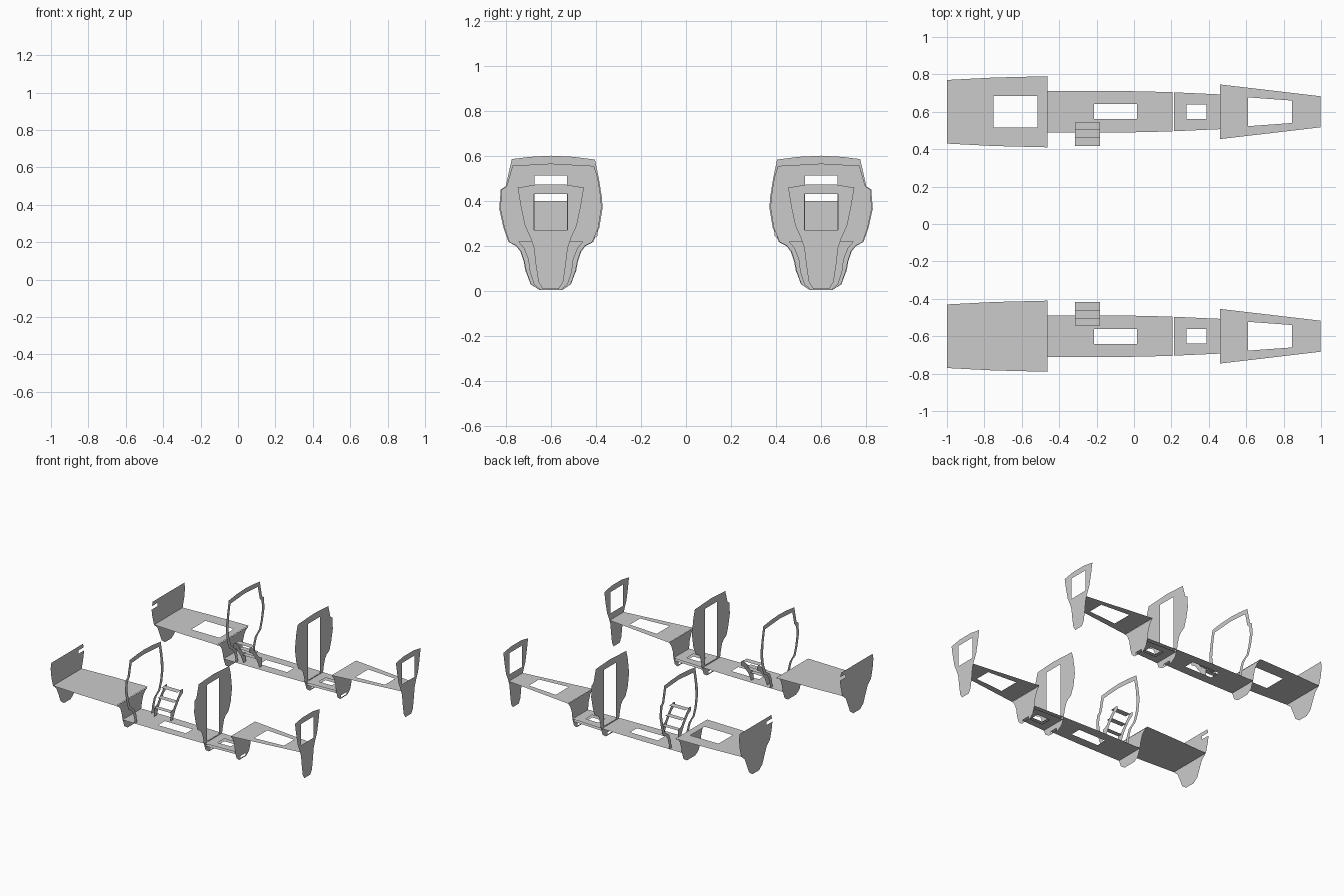
import bpy, bmesh
from mathutils import Vector

CY = 0.6  # distance of each hull's centreline from the middle


def panel(name, loops, to_world, facing):
    """Thin sheet: first loop is the outline, the rest are cut-outs."""
    bm = bmesh.new()
    for loop in loops:
        vs = [bm.verts.new(to_world(a, b)) for a, b in loop]
        for i, v in enumerate(vs):
            bm.edges.new((vs[i - 1], v))
    facing = Vector(facing)
    bmesh.ops.triangle_fill(bm, use_beauty=True, use_dissolve=False,
                            edges=bm.edges[:], normal=facing)
    bm.normal_update()
    for f in bm.faces:
        if f.normal.dot(facing) < 0:
            f.normal_flip()
    me = bpy.data.meshes.new(name)
    bm.to_mesh(me)
    bm.free()
    ob = bpy.data.objects.new(name, me)
    bpy.context.collection.objects.link(ob)
    return ob


def both_sides(half):
    """Close a half section (v, z) symmetrically about the centreline."""
    return half + [(-v, z) for v, z in reversed(half)]


def rect(a0, a1, b0, b1):
    return [(a0, b0), (a1, b0), (a1, b1), (a0, b1)]


# Half section of the hull below the chine
lower = [(0.05, 0.004), (0.09, 0.03), (0.112, 0.09), (0.12, 0.13),
         (0.135, 0.175), (0.155, 0.2), (0.188, 0.217)]
# Sides above the chine: outer has a deck-edge shoulder, inner is smooth
outer_up = [(0.21, 0.28), (0.229, 0.365), (0.222, 0.45), (0.2, 0.465)]
inner_up = [(-0.196, 0.583), (-0.213, 0.5), (-0.226, 0.42), (-0.23, 0.37),
            (-0.215, 0.28)]
crown = [(0.173, 0.585), (0.09, 0.595), (0, 0.6), (-0.1, 0.595)]
mirror_lower = [(-v, z) for v, z in reversed(lower)]

# Main bulkhead: same section, slightly smaller, lower crown
main = [(v * 0.98, min(z, 0.555 + 0.01 * (1 - abs(v) / 0.19)))
        for v, z in lower + outer_up + crown + inner_up + mirror_lower]
main_holes = [rect(-0.073, 0.073, 0.088, 0.513), rect(-0.03, 0.03, 0.012, 0.028)]

# Ring frame: arch standing on the cabin floor
arch = ([(0.112, 0.085)] + lower[3:] + outer_up + crown + inner_up
        + mirror_lower[:4] + [(-0.112, 0.085)]
        + [(-0.085, 0.085), (-0.093, 0.14), (-0.115, 0.195), (-0.165, 0.23),
           (-0.188, 0.29), (-0.2, 0.37), (-0.19, 0.47), (-0.175, 0.552),
           (0, 0.565), (0.15, 0.555), (0.172, 0.46), (0.195, 0.43),
           (0.2, 0.37), (0.185, 0.29), (0.165, 0.23), (0.115, 0.195),
           (0.093, 0.14), (0.085, 0.085)])

fore_step = both_sides([(0.045, 0.004), (0.075, 0.03), (0.093, 0.085),
                        (0.1, 0.14), (0.12, 0.19), (0.145, 0.22)])
bow = both_sides([(0.035, 0.008), (0.055, 0.04), (0.067, 0.12), (0.075, 0.19),
                  (0.09, 0.235), (0.115, 0.29), (0.132, 0.37), (0.147, 0.458),
                  (0.06, 0.473)])
stern_half = [(0.04, 0.04), (0.08, 0.07), (0.105, 0.13), (0.13, 0.185),
              (0.17, 0.22), (0.19, 0.29), (0.199, 0.36)]
# Transom has a slot near its inner top corner
stern = (stern_half + [(0.19, 0.4), (-0.185, 0.4), (-0.195, 0.37), (-0.13, 0.37),
                       (-0.13, 0.345)] + [(-0.199, 0.345)]
         + [(-v, z) for v, z in reversed(stern_half[:-1])])

bulkheads = [
    ("transom", -1.0, [stern]),
    ("aft_step_bulkhead", -0.463, [both_sides(lower)]),
    ("ring_frame", -0.36, [arch]),
    ("main_bulkhead", 0.212, [main] + main_holes),
    ("fore_step_bulkhead", 0.46, [fore_step, rect(-0.03, 0.03, 0.012, 0.028)]),
    ("bow_bulkhead", 0.997, [bow, rect(-0.075, 0.075, 0.27, 0.43)]),
]


def taper(x0, w0, x1, w1):
    return [(x0, -w0), (x1, -w1), (x1, w1), (x0, w0)]


fore_hatch = rect(0.28, 0.387, -0.038, 0.04)
floors = [
    ("aft_floor", 0.22, [[(-1, -0.17), (-0.75, -0.183), (-0.463, -0.19),
                          (-0.463, 0.19), (-0.75, 0.183), (-1, 0.17)],
                         rect(-0.75, -0.515, -0.085, 0.085)]),
    ("cabin_floor", 0.085, [[(-0.463, -0.112), (-0.1, -0.112), (0.207, -0.105),
                             (0.207, 0.105), (-0.1, 0.112), (-0.463, 0.112)],
                            rect(-0.215, 0.015, -0.038, 0.042)]),
    ("fore_floor", 0.085, [taper(0.215, 0.104, 0.46, 0.093), fore_hatch]),
    ("fore_subfloor", 0.066, [taper(0.215, 0.1, 0.46, 0.088), fore_hatch]),
    ("bow_floor", 0.221, [taper(0.46, 0.146, 0.997, 0.083),
                          taper(0.61, 0.077, 0.845, 0.06)]),
]

# Stair stringer (v, z) on the inner side of the hull
stringer = [(-0.055, 0.085), (-0.055, 0.15), (-0.09, 0.165), (-0.135, 0.225),
            (-0.18, 0.275), (-0.208, 0.272), (-0.208, 0.245), (-0.17, 0.22),
            (-0.12, 0.155), (-0.085, 0.085)]
treads = [(-0.095, -0.058, 0.147), (-0.137, -0.095, 0.21), (-0.182, -0.137, 0.27)]

for side, s in (("left", 1), ("right", -1)):
    # Cross-ship panels
    for name, x, loops in bulkheads:
        panel(f"{name}_{side}", loops,
              lambda v, z: (x, s * (CY + v), z), (1, 0, 0))
    # Floors with hatches; only one hull has the aft hatch
    for name, z, loops in floors:
        if name == "aft_floor" and s < 0:
            loops = loops[:1]
        panel(f"{name}_{side}", loops,
              lambda x, v: (x, s * (CY + v), z), (0, 0, 1))
    # Stairs up to the deck
    for i, x in enumerate((-0.316, -0.182)):
        panel(f"stair_stringer_{i + 1}_{side}", [stringer],
              lambda v, z: (x, s * (CY + v), z), (1, 0, 0))
    for i, (v0, v1, z) in enumerate(treads):
        panel(f"stair_tread_{i + 1}_{side}", [rect(-0.316, -0.182, v0, v1)],
              lambda x, v: (x, s * (CY + v), z), (0, 0, 1))
